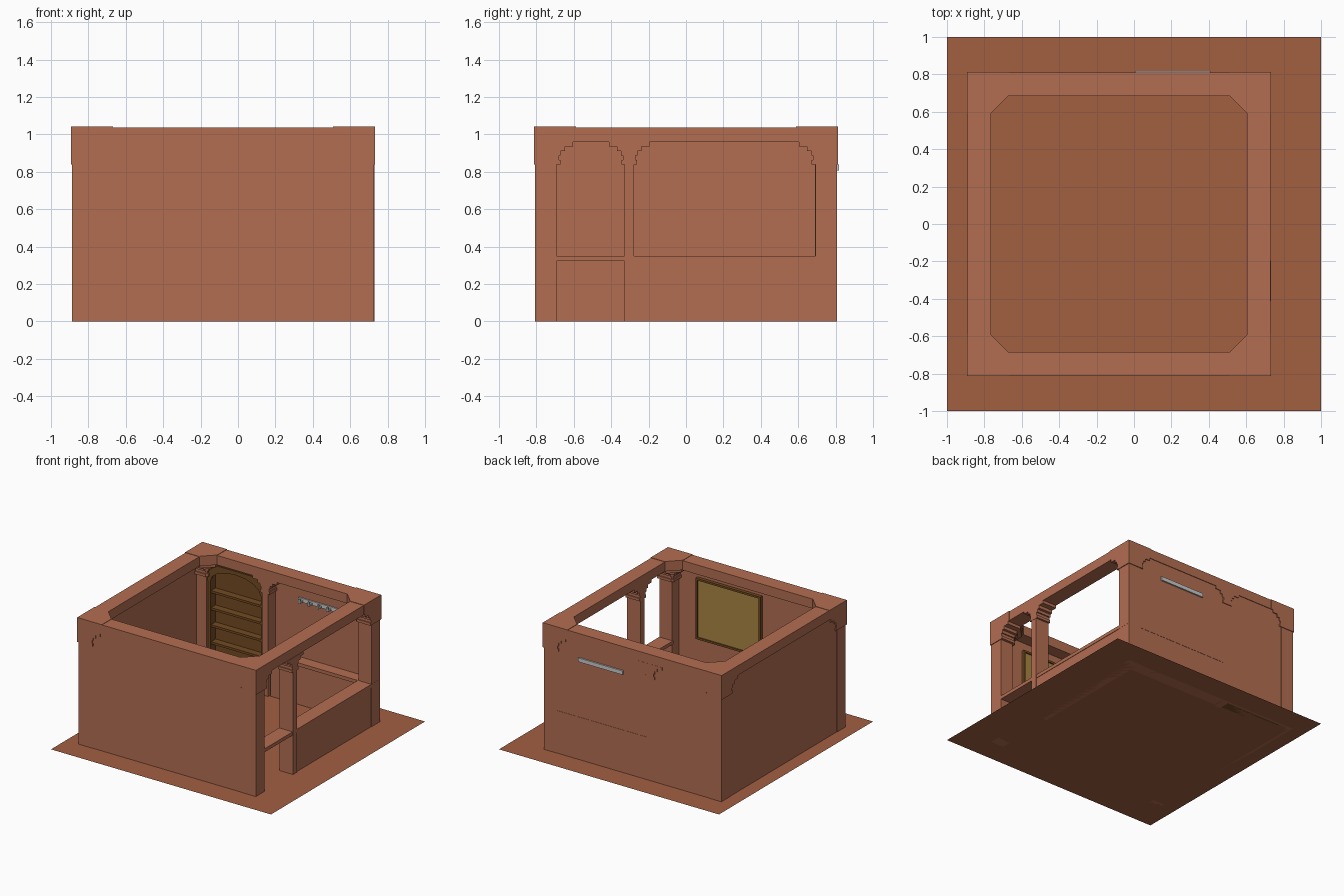
import bpy, bmesh, math
from mathutils import Vector

if "Cube" in bpy.data.objects:
    bpy.data.objects.remove(bpy.data.objects["Cube"])


def material(name, rgb):
    m = bpy.data.materials.new(name)
    m.diffuse_color = (*rgb, 1)
    m.use_nodes = True
    m.node_tree.nodes["Principled BSDF"].inputs["Base Color"].default_value = m.diffuse_color
    return m


CLAY = material("clay", (0.45, 0.155, 0.083))
EARTH = material("earth", (0.36, 0.115, 0.053))
WOOD = material("dark_wood", (0.17, 0.068, 0.016))
PANEL = material("panel", (0.40, 0.24, 0.055))


def finish(name, bm, mat):
    bmesh.ops.recalc_face_normals(bm, faces=bm.faces)
    me = bpy.data.meshes.new(name)
    bm.to_mesh(me)
    bm.free()
    ob = bpy.data.objects.new(name, me)
    bpy.context.collection.objects.link(ob)
    if mat:
        me.materials.append(mat)
    return ob


def add_prism(bm, base, offset):
    """Extrude a closed outline of 3D points along offset."""
    offset = Vector(offset)
    lo = [bm.verts.new(p) for p in base]
    hi = [bm.verts.new(Vector(p) + offset) for p in base]
    n = len(lo)
    bm.faces.new(lo)
    bm.faces.new(hi)
    for i in range(n):
        bm.faces.new((lo[i], lo[(i + 1) % n], hi[(i + 1) % n], hi[i]))


def add_box(bm, x, y, z):
    add_prism(bm, [(x[0], y[0], z[0]), (x[1], y[0], z[0]),
                   (x[1], y[1], z[0]), (x[0], y[1], z[0])], (0, 0, z[1] - z[0]))


def boxes(name, mat, *specs):
    bm = bmesh.new()
    for s in specs:
        add_box(bm, *s)
    return finish(name, bm, mat)


# Room extents
X0, X1, Y = -0.89, 0.73, 0.81
CX, H = -0.08, 0.81
T = 0.125
# Capital steps: z range and projection from the pillar
STEPS = [(0.84, 0.862, 0.016), (0.862, 0.887, 0.008), (0.887, 0.911, 0.018),
         (0.911, 0.936, 0.04), (0.936, 0.96, 0.083)]

# Ground sheet
bpy.ops.mesh.primitive_plane_add(size=2)
ground = bpy.context.object
ground.name = "ground"
ground.data.materials.append(EARTH)

# Thin walls on three sides and the low wall under the counter
boxes("front_wall", CLAY, ((X0 + .006, X1 - .006), (-Y + .005, -Y + .025), (0, 0.965)))
boxes("back_wall", CLAY, ((X0 + .006, X1 - .006), (Y - .025, Y - .005), (0, 0.965)))
boxes("left_wall", CLAY, ((X0 + .006, X0 + .026), (-Y + .006, Y - .006), (0, 0.965)))
boxes("right_low_wall", CLAY, ((0.62, X1 - .006), (-0.29, Y - .006), (0, 0.322)))
boxes("back_counter_base", CLAY, ((-0.2, 0.62), (0.705, Y - .01), (0, 0.322)))

# Counter tops, the right one crossing the doorway
boxes("right_counter_top", CLAY, ((0.605, X1 - .002), (-0.70, Y - .003), (0.322, 0.35)))
boxes("back_counter_top", CLAY, ((-0.2, 0.61), (0.69, Y - .003), (0.322, 0.35)))

# Top beams around the room
boxes("top_beams", CLAY,
      ((X0, X1), (-Y, -Y + T), (0.96, 1.038)), ((X0, X1), (Y - T, Y), (0.96, 1.038)),
      ((X0, X0 + T), (-Y + T, Y - T), (0.96, 1.038)),
      ((X1 - T, X1), (-Y + T, Y - T), (0.96, 1.038)))

# Corner pillars with stepped, chamfered capitals
for sx, side in ((-1, "left"), (1, "right")):
    for sy, end in ((-1, "front"), (1, "back")):
        bm = bmesh.new()

        def corner(d, out, z0, z1, w=0.122):
            a = H - w
            pts = [(H + out, H + out), (a - d, H + out), (a - d, a), (a, a - d), (H + out, a - d)]
            if d == 0:
                pts = [(H + out, H + out), (a, H + out), (a, a), (H + out, a)]
            add_prism(bm, [(CX + sx * u, sy * v, z0) for u, v in pts], (0, 0, z1 - z0))

        corner(0, -0.003, 0, 0.84, 0.118)
        for z0, z1, d in STEPS:
            corner(d, 0.003, z0, z1)
        corner(0.099, 0.003, 0.96, 1.041)
        finish(f"{end}_{side}_pillar", bm, CLAY)

# Middle pillars: stepped only along the wall
boxes("right_middle_pillar", CLAY,
      ((0.607, X1 + .001), (-0.33, -0.277), (0, 0.84)),
      *[((0.605, X1 + .003), (-0.33 - d, -0.277 + d), (a, b)) for a, b, d in STEPS])
boxes("back_middle_pillar", CLAY,
      ((-0.265, -0.21), (0.69, Y - .006), (0, 0.84)),
      *[((-0.265 - d, -0.21 + d), (0.688, Y + .001), (a, b)) for a, b, d in STEPS])

# Bookcase in the niche: sides, back, plinth and shelves
L, R, F, B = -0.77, -0.265, 0.71, 0.785
boxes("bookcase", WOOD,
      ((L, L + .025), (F, B), (0, 0.95)), ((R - .025, R), (F, B), (0, 0.95)),
      ((L, R), (B - .012, B), (0, 0.95)), ((L, R), (F, B), (0, 0.03)),
      ((L, R), (F, B), (0.93, 0.955)),
      *[((L + .02, R - .02), (F + .004, B), (z, z + .018)) for z in (0.14, 0.28, 0.42, 0.56, 0.70)])

# Arched header of the bookcase
bm = bmesh.new()
mid, rx = (L + R) / 2, (R - L) / 2 - 0.025
arch = [(mid + rx * math.cos(math.pi * i / 8), 0.80 + 0.11 * math.sin(math.pi * i / 8)) for i in range(9)]
outline = [(L, 0.80), (L, 0.94), (R, 0.94), (R, 0.80)] + arch
add_prism(bm, [(x, F - .006, z) for x, z in outline], (0, 0.015, 0))
finish("bookcase_arch", bm, WOOD)

# Notice board on the inside of the front wall
bx, bz, f = (-0.145, 0.445), (0.385, 0.885), 0.016
boxes("notice_board", PANEL, ((bx[0] + f, bx[1] - f), (-0.79, -0.768), (bz[0] + f, bz[1] - f)))
fy = (-0.79, -0.758)
boxes("notice_board_frame", WOOD,
      (bx, fy, (bz[0], bz[0] + f)), (bx, fy, (bz[1] - f, bz[1])),
      ((bx[0], bx[0] + f), fy, (bz[0] + f, bz[1] - f)),
      ((bx[1] - f, bx[1]), fy, (bz[0] + f, bz[1] - f)))

# Coat rail through the back wall, with upturned hooks
hooks = [((x - .008, x + .008), (0.735, 0.78), (0.812, 0.826)) for x in (0.04, 0.125, 0.21, 0.295, 0.38)]
tips = [(x, (0.735, 0.747), (0.826, 0.846)) for x, _, _ in hooks]
boxes("coat_rail", None, ((0.005, 0.41), (0.775, 0.817), (0.808, 0.84)), *hooks, *tips)
